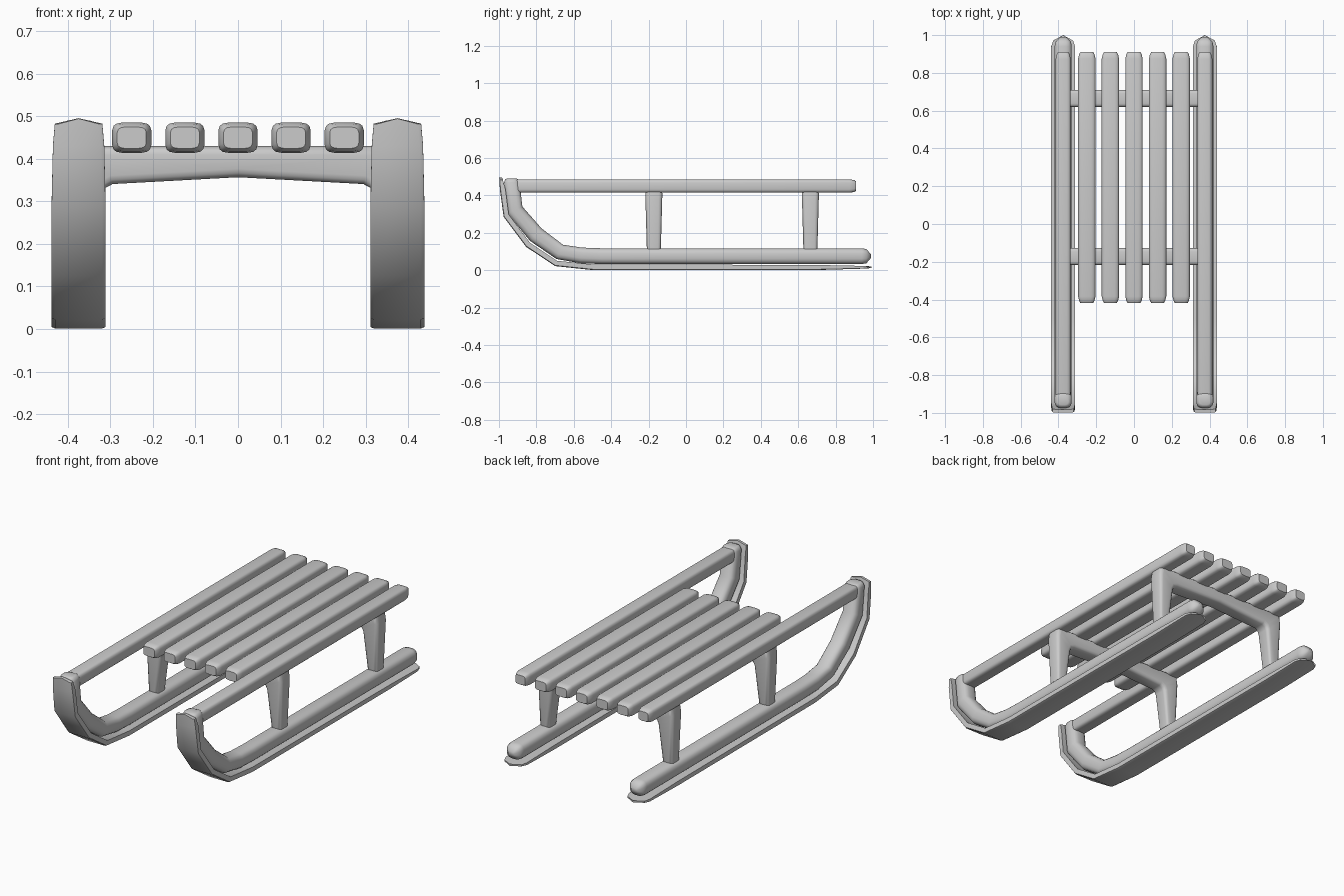
import bpy, bmesh, math
from mathutils import Vector

if "Cube" in bpy.data.objects:
    bpy.data.objects.remove(bpy.data.objects["Cube"])


def finish(name, bm, angle=48):
    bmesh.ops.recalc_face_normals(bm, faces=bm.faces)
    me = bpy.data.meshes.new(name)
    bm.to_mesh(me)
    bm.free()
    ob = bpy.data.objects.new(name, me)
    bpy.context.collection.objects.link(ob)
    bpy.ops.object.select_all(action='DESELECT')
    ob.select_set(True)
    bpy.context.view_layer.objects.active = ob
    bpy.ops.object.shade_smooth_by_angle(angle=math.radians(angle))
    return ob


def rounded_section(w, h, power, n=16):
    # superellipse cross-section as (across, up, point weight)
    pts = []
    for i in range(n):
        a = 2 * math.pi * (i + 0.5) / n
        c, s = math.cos(a), math.sin(a)
        pts.append((math.copysign(abs(c) ** (2 / power), c) * w / 2,
                    math.copysign(abs(s) ** (2 / power), s) * h / 2, 0))
    return pts


def sweep(name, x, section, stations):
    # station: y, z, width scale, height scale, push of the centre along the path
    bm = bmesh.new()
    rings = []
    for i, (y, z, su, sv, push) in enumerate(stations):
        a = stations[max(i - 1, 0)]
        b = stations[min(i + 1, len(stations) - 1)]
        t = Vector((b[0] - a[0], b[1] - a[1])).normalized()
        rings.append([bm.verts.new((x + u * su,
                                    y + t.y * v * sv + t.x * push * p,
                                    z - t.x * v * sv + t.y * push * p))
                      for u, v, p in section])
    n = len(section)
    for r, q in zip(rings, rings[1:]):
        for i in range(n):
            j = (i + 1) % n
            bm.faces.new((r[i], r[j], q[j], q[i]))
    bm.faces.new(rings[0])
    bm.faces.new(rings[-1])
    return finish(name, bm)


def bar(name, x, y0, y1, w):
    # straight rounded slat with softened ends
    z = 0.45
    return sweep(name, x, rounded_section(w, 0.072, 4.5),
                 [(y1, z, .74, .7, 0), (y1 - .012, z, .88, .9, 0),
                  (y1 - .035, z, 1, 1, 0), (y0 + .035, z, 1, 1, 0),
                  (y0 + .012, z, .88, .9, 0), (y0, z, .74, .7, 0)])


def bridge(name, y):
    # crossbeam with two tapering legs, cut from one profile
    half = [(0, .357), (.295, .341), (.312, .332), (.32, .315), (.347, .09),
            (.403, .09), (.414, .38), (.405, .43)]
    outline = half + [(-px, pz) for px, pz in reversed(half[1:])]
    bm = bmesh.new()
    f = bm.faces.new([bm.verts.new((px, -.046, pz)) for px, pz in outline])
    out = bmesh.ops.extrude_face_region(bm, geom=[f])
    for v in out['geom']:
        if isinstance(v, bmesh.types.BMVert):
            v.co.y = .046
    rim = [e for e in bm.edges if abs(e.verts[0].co.y - e.verts[1].co.y) < 1e-5]
    bmesh.ops.bevel(bm, geom=rim, offset=.02, segments=3, profile=.5, affect='EDGES')
    for v in bm.verts:
        v.co.y = y + v.co.y * (.8 + .2 * min(1, (v.co.z - .09) / .33))
    bmesh.ops.triangulate(bm, faces=[f for f in bm.faces if len(f.verts) > 4])
    return finish(name, bm, 40)


wood = rounded_section(.092, .085, 3)
strip = [(-.0635, 0.004, 0), (-.055, 0, 0), (0, 0, 1), (.055, 0, 0), (.0635, .004, 0),
         (.0635, .03, 0), (0, .026, 1), (-.0635, .03, 0)]

for side, x in (("left", -.375), ("right", .375)):
    # wooden runner curling up at the front
    sweep(side + "_runner", x, wood,
          [(.988, .075, .4, .25, 0), (.965, .075, .9, .9, 0), (.94, .075, 1, 1, 0),
           (-.45, .075, 1, 1, 0), (-.56, .079, 1, 1, 0), (-.675, .098, 1, 1, 0),
           (-.803, .19, 1, 1.08, 0), (-.915, .322, 1, 1.05, 0),
           (-.932, .47, 1, 1, 0), (-.932, .485, .85, .85, 0), (-.932, .49, .6, .6, 0)])
    # metal strip under the runner, pointed at both ends
    sweep(side + "_runner_strip", x, strip,
          [(.972, .01, .82, .35, -.028), (.94, .008, 1, .5, 0), (.7, .001, 1, .9, 0),
           (-.5, .001, 1, 1, 0), (-.70, .022, 1, 1, 0), (-.855, .125, 1, 1, 0),
           (-.975, .285, 1, 1, 0), (-.995, .43, .95, 1, 0), (-.998, .482, .88, .6, .013)])
    # outer seat rail
    bar(side + "_rail", x, -.935, .908, .08)

# seat slats
for i in range(5):
    bar("seat_slat_%d" % (i + 1), (i - 2) * .125, -.418, .91, .093)

# supporting bridges
bridge("front_bridge", -.172)
bridge("rear_bridge", .665)
